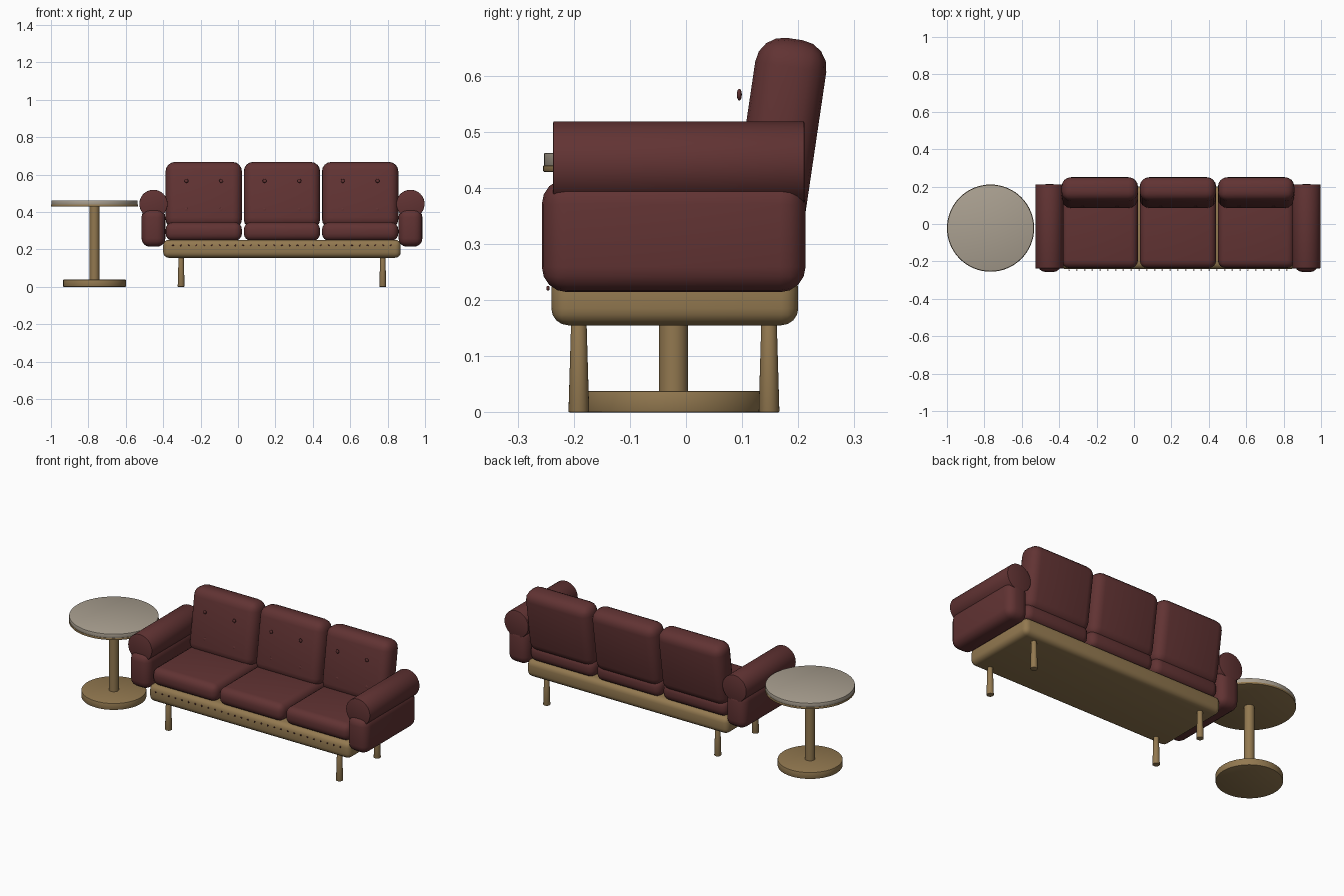
import bpy, math

cube = bpy.data.objects.get("Cube")
if cube:
    bpy.data.objects.remove(cube, do_unlink=True)


def material(name, r, g, b):
    m = bpy.data.materials.new(name)
    m.use_nodes = True
    m.diffuse_color = (r, g, b, 1)
    m.node_tree.nodes["Principled BSDF"].inputs["Base Color"].default_value = (r, g, b, 1)
    return m


LEATHER = material("dark red leather", 0.12, 0.033, 0.033)
WOOD = material("light brown wood", 0.29, 0.19, 0.08)
STONE = material("warm grey stone", 0.40, 0.35, 0.28)


def finish(name, mat, bevel=0, segments=3):
    ob = bpy.context.object
    ob.name = name
    ob.data.materials.append(mat)
    if bevel:
        mod = ob.modifiers.new("rounding", "BEVEL")
        mod.width = bevel
        mod.segments = segments
        mod.limit_method = "ANGLE"
        mod.angle_limit = math.radians(40)
        bpy.ops.object.modifier_apply(modifier=mod.name)
    bpy.ops.object.shade_smooth_by_angle(angle=math.radians(40))
    return ob


def box(name, center, size, mat, bevel, tilt=0):
    bpy.ops.mesh.primitive_cube_add(size=1, location=center)
    bpy.context.object.scale = size
    bpy.ops.object.transform_apply(location=False, rotation=False, scale=True)
    ob = finish(name, mat, bevel, 4)
    ob.rotation_euler.x = tilt
    return ob


def post(name, x, y, z0, z1, r0, r1, mat, bevel=0, sides=48):
    bpy.ops.mesh.primitive_cone_add(vertices=sides, radius1=r0, radius2=r1,
                                    depth=z1 - z0, location=(x, y, (z0 + z1) / 2))
    return finish(name, mat, bevel, 2)


def button(name, x, y, z, r, depth):
    bpy.ops.mesh.primitive_uv_sphere_add(segments=12, ring_count=8, radius=1, location=(x, y, z))
    bpy.context.object.scale = (r, depth, r)
    return finish(name, LEATHER)


# Side table
TX, TY = -0.767, -0.022
post("table_base", TX, TY, 0, 0.038, 0.168, 0.168, WOOD, 0.003, 64)
post("table_column", TX, TY, 0.03, 0.432, 0.026, 0.026, WOOD)
post("table_rim", TX, TY, 0.428, 0.440, 0.233, 0.233, WOOD, 0.003, 64)
post("table_top", TX, TY, 0.438, 0.462, 0.231, 0.231, STONE, 0.002, 64)

# Sofa frame and legs
SX = 0.235
box("sofa_frame", (SX, -0.02, 0.203), (1.27, 0.44, 0.096), WOOD, 0.03)
for sx in (-1, 1):
    for y in (-0.191, 0.148):
        post("sofa_leg", SX + sx * 0.539, y, 0, 0.17, 0.0185, 0.0135, WOOD, 0.002, 24)

# Seat and back cushions with their buttons
for i in (-1, 0, 1):
    cx = SX + i * 0.418
    box("seat_cushion", (cx, -0.018, 0.295), (0.408, 0.434, 0.1), LEATHER, 0.04)
    box("back_cushion", (cx, 0.168, 0.489), (0.408, 0.128, 0.356), LEATHER, 0.05, math.radians(-8.4))
    for dx in (-0.093, 0.093):
        for z in (0.412, 0.566):
            button("back_button", cx + dx, 0.095, z, 0.0105, 0.0045)

# Arms: a rounded pad under a horizontal roll
for sx in (-1, 1):
    ax = SX + sx * 0.687
    box("arm_pad", (ax, -0.022, 0.315), (0.128, 0.47, 0.202), LEATHER, 0.045)
    bpy.ops.mesh.primitive_cylinder_add(vertices=48, radius=0.0755, depth=0.448,
                                        location=(ax, -0.013, 0.443),
                                        rotation=(math.pi / 2, 0, 0))
    finish("arm_roll", LEATHER, 0.003, 2)

# Row of studs along the frame front
COUNT = 29
for i in range(COUNT):
    button("frame_stud", SX + (i / (COUNT - 1) - 0.5) * 1.165, -0.246, 0.221, 0.0045, 0.003)
